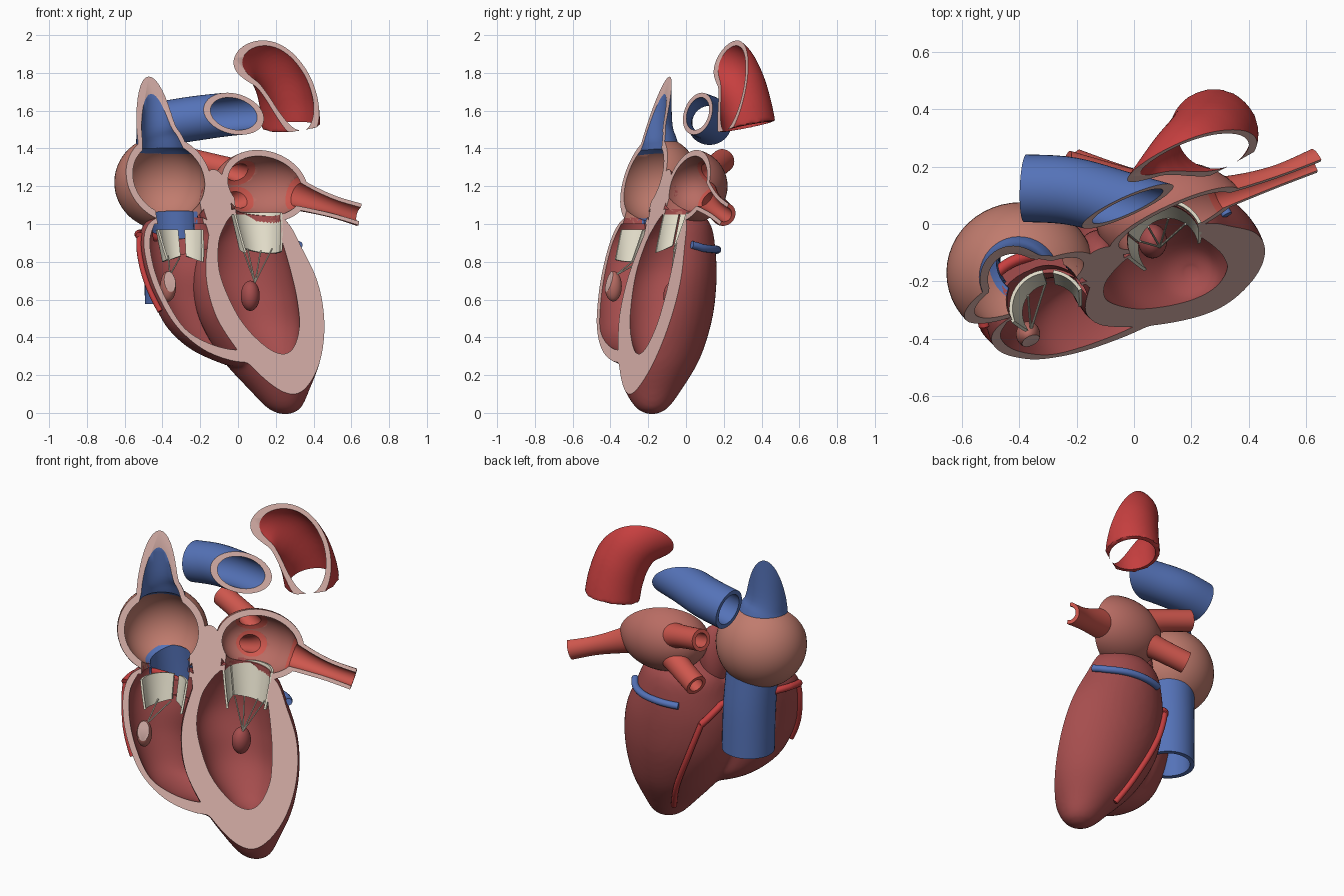
import bpy, bmesh
from math import cos, sin, pi, radians
from mathutils import Vector, Matrix
from mathutils.bvhtree import BVHTree

if "Cube" in bpy.data.objects:
    bpy.data.objects.remove(bpy.data.objects["Cube"])

# section plane: y = -0.473 + 0.484 x + 0.345 z, everything in front of it is removed
N = Vector((0.484, -1, 0.345)).normalized()
P0 = Vector((0, -0.473, 0))
helpers = []


def mat(name, r, g, b):
    m = bpy.data.materials.new(name)
    m.diffuse_color = (r, g, b, 1)
    m.use_nodes = True
    m.node_tree.nodes["Principled BSDF"].inputs["Base Color"].default_value = m.diffuse_color
    return m


MUSCLE = mat("muscle", .38, .075, .075)
RIGHT = mat("right_atrium_wall", .53, .20, .155)
LEFT = mat("left_atrium_wall", .48, .15, .125)
BLUE = mat("venous_blue", .09, .17, .48)
RED = mat("arterial_red", .57, .05, .05)
VEIN = mat("oxygenated_vein", .62, .095, .075)
CUT = mat("cut_surface", .74, .47, .43)
VALVE = mat("valve", .78, .74, .6)


def to_object(name, bm, helper=False):
    bmesh.ops.recalc_face_normals(bm, faces=bm.faces)
    me = bpy.data.meshes.new(name)
    bm.to_mesh(me)
    bm.free()
    ob = bpy.data.objects.new(name, me)
    bpy.context.collection.objects.link(ob)
    if helper:
        ob.hide_render = True
        helpers.append(ob)
    return ob


def spline(pts, n=6):
    """Catmull-Rom through tuples of any length."""
    out = []
    for i in range(len(pts) - 1):
        a, b, c, d = (pts[max(i - 1, 0)], pts[i], pts[i + 1], pts[min(i + 2, len(pts) - 1)])
        for k in range(n):
            t = k / n
            out.append([.5 * (2 * q + (r - p) * t + (2 * p - 5 * q + 4 * r - s) * t * t
                              + (3 * q - p - 3 * r + s) * t ** 3) for p, q, r, s in zip(a, b, c, d)])
    return out + [list(pts[-1])]


def sweep(name, pts, flat=False, helper=False, seg=40, grow=0.0, smooth=6):
    """Rings (x, y, z, rx, ry) along a path; flat keeps the rings level."""
    pts = [p if len(p) == 5 else (*p, p[3]) for p in pts]
    rows = spline(pts, smooth)
    bm, rings, u = bmesh.new(), [], None
    for i, r in enumerate(rows):
        c = Vector(r[:3])
        t = (Vector(rows[min(i + 1, len(rows) - 1)][:3]) - Vector(rows[max(i - 1, 0)][:3])).normalized()
        if flat:
            u, v = Vector((1, 0, 0)), Vector((0, 1, 0))
        else:
            u = t.orthogonal() if u is None else u - t * u.dot(t)
            u.normalize()
            v = t.cross(u)
        rx, ry = max(r[3] + grow, .002), max(r[4] + grow, .002)
        rings.append([bm.verts.new(c + u * rx * cos(2 * pi * j / seg) + v * ry * sin(2 * pi * j / seg))
                      for j in range(seg)])
    for a, b in zip(rings, rings[1:]):
        for j in range(seg):
            k = (j + 1) % seg
            bm.faces.new((a[j], a[k], b[k], b[j]))
    bm.faces.new(rings[0])
    bm.faces.new(rings[-1])
    return to_object(name, bm, helper)


def ball(name, c, r, helper=False):
    bm = bmesh.new()
    bmesh.ops.create_uvsphere(bm, u_segments=48, v_segments=28, radius=1,
                              matrix=Matrix.Translation(c) @ Matrix.Diagonal((*r, 1)))
    return to_object(name, bm, helper)


def apply(ob, kind, **props):
    m = ob.modifiers.new("m", kind)
    for k, v in props.items():
        setattr(m, k, v)
    bpy.context.view_layer.objects.active = ob
    bpy.ops.object.modifier_apply(modifier=m.name)


def boolean(ob, other, op='DIFFERENCE'):
    apply(ob, 'BOOLEAN', object=other, operation=op, solver='EXACT')


def finish(ob, material, cavities=(), cut=True):
    """Hollow the part, slice it on the section plane, colour and smooth it."""
    for c in cavities:
        boolean(ob, c)
    if cut:
        boolean(ob, knife)
    me = ob.data
    me.materials.clear()
    me.materials.append(material)
    me.materials.append(VALVE if material == VALVE else CUT)
    for f in me.polygons:
        on_plane = abs((f.center - P0).dot(N)) < 5e-4 and f.normal.dot(N) > .98
        f.material_index = 1 if cut and on_plane else 0
    bpy.ops.object.select_all(action='DESELECT')
    ob.select_set(True)
    bpy.context.view_layer.objects.active = ob
    bpy.ops.object.shade_smooth_by_angle(angle=radians(35))


# section knife
bm = bmesh.new()
bmesh.ops.create_cube(bm, size=6, matrix=Matrix.Translation(P0 + N * 3) @ N.to_track_quat('Z', 'Y').to_matrix().to_4x4())
knife = to_object("knife", bm, True)

# ventricle profiles
LV = [(.25, -.18, -.01, .01, .01), (.245, -.18, .022, .085, .08), (.22, -.175, .12, .158, .15),
      (.175, -.16, .29, .265, .235), (.13, -.15, .5, .338, .29), (.10, -.13, .7, .342, .292),
      (.07, -.10, .88, .285, .255), (.06, -.08, 1.0, .23, .21), (.07, -.06, 1.08, .12, .12)]
RV = [(.0, -.28, .25, .06, .06), (-.07, -.31, .33, .17, .17), (-.15, -.34, .45, .225, .2),
      (-.23, -.35, .6, .222, .205), (-.28, -.35, .75, .218, .2), (-.30, -.32, .9, .22, .2),
      (-.31, -.27, 1.0, .19, .18), (-.31, -.25, 1.05, .1, .1)]
RV_IN = [(-.03, -.29, .315, .07, .07), (-.08, -.31, .37, .18, .17)] + RV[2:-1]
LV_IN = [(.2, -.17, .27, .02, .02), (.19, -.17, .31, .1, .09), (.14, -.15, .45, .185, .17),
         (.10, -.14, .6, .215, .2), (.06, -.12, .75, .225, .2), (.05, -.1, .9, .195, .18),
         (.06, -.08, 1.0, .15, .15), (.07, -.06, 1.05, .12, .12)]

# vessel paths
SVC = [(-.395, -.18, 1.34, .165), (-.405, -.185, 1.43, .14), (-.42, -.192, 1.55, .118), (-.42, -.192, 1.9, .118)]
IVC = [(-.36, -.135, 1.06, .148), (-.35, -.12, .85, .148), (-.345, -.115, .58, .148)]
IVC_IN = [(-.365, -.14, 1.14, .122), (-.35, -.12, .85, .122), (-.344, -.112, .52, .122)]
PVS = {"left_pulmonary_vein": [(.26, .06, 1.18, .1), (.40, .105, 1.13, .075), (.52, .15, 1.09, .062), (.645, .205, 1.05, .062)],
       "upper_right_pulmonary_vein": [(.08, .08, 1.24, .09), (-.06, .14, 1.29, .066), (-.24, .195, 1.335, .063)],
       "lower_right_pulmonary_vein": [(.08, .08, 1.17, .09), (-.05, .14, 1.11, .066), (-.21, .2, 1.05, .063)]}
PA = [(-.38, .125, 1.535, .118), (-.22, .115, 1.56, .118), (-.03, .065, 1.583, .115), (.2, .0, 1.6, .115)]
AORTA = [(.28, .32, 1.515, .156), (.272, .298, 1.62, .156), (.245, .262, 1.74, .155),
         (.195, .205, 1.84, .154), (.125, .11, 1.88, .152), (.05, .0, 1.88, .15)]


def lumen(name, pts, wall=.026):
    """Inner bore, pushed out past both ends of the vessel."""
    a, b, c, d = (Vector(pts[i][:3]) for i in (0, 1, -2, -1))
    start = (*(a + (a - b).normalized() * .05), pts[0][3])
    end = (*(d + (d - c).normalized() * .05), pts[-1][3])
    return sweep(name, [start, *pts, end], helper=True, grow=-wall)


# cavities
lv_in = sweep("lv_in", LV_IN, True, True)
rv_in = sweep("rv_in", RV_IN, True, True, grow=-.036)
rv_lining = sweep("rv_lining", RV_IN, True, True, grow=-.024)
boolean(rv_in, sweep("septum_keep", LV, True, True))
ra_in = ball("ra_in", (-.395, -.17, 1.22), (.222, .21, .212), True)
la_in = ball("la_in", (.135, .02, 1.2), (.235, .167, .163), True)
mitral_hole = sweep("mitral_hole", [(.105, -.05, 1.14, .13), (.11, -.075, .92, .125)], helper=True)
tricuspid_hole = sweep("tricuspid_hole", [(-.32, -.25, 1.12, .135), (-.29, -.29, .86, .135)], helper=True)
svc_in, ivc_in = lumen("svc_in", SVC, .028), sweep("ivc_in", IVC_IN, helper=True)
svc_out, ivc_out = sweep("svc_out", SVC, helper=True), sweep("ivc_out", IVC, helper=True)
ivc_mouth = sweep("ivc_mouth", [(-.366, -.14, 1.14, .13), (-.354, -.125, .92, .13)], helper=True)
pv_in = [lumen("pv_in", p, .022) for p in PVS.values()]
pv_out = [sweep("pv_out", p, helper=True) for p in PVS.values()]
right_side = [ra_in, rv_in, tricuspid_hole]
left_side = [la_in, lv_in, mitral_hole]

# ventricles
ventricles = sweep("ventricles", LV, True)
boolean(ventricles, sweep("rv_outer", RV, True, True), 'UNION')
apply(ventricles, 'REMESH', mode='VOXEL', voxel_size=.016)
apply(ventricles, 'SMOOTH', factor=.5, iterations=8)
surface = BVHTree.FromPolygons([v.co.copy() for v in ventricles.data.vertices],
                               [p.vertices[:] for p in ventricles.data.polygons])
finish(ventricles, MUSCLE, right_side + [ivc_mouth] + left_side)

# atria and the wall between them
finish(ball("right_atrium", (-.395, -.17, 1.22), (.26, .246, .25)), RIGHT, right_side + [svc_out, ivc_out])
finish(ball("left_atrium", (.135, .02, 1.2), (.27, .2, .197)), LEFT, left_side + pv_out)
finish(ball("atrial_septum", (-.12, -.12, 1.09), (.085, .1, .21)), MUSCLE, right_side + left_side + pv_in)

# great vessels
finish(sweep("superior_vena_cava", SVC), BLUE, [svc_in, ra_in])
finish(sweep("inferior_vena_cava", IVC), BLUE, [ivc_in, ra_in, rv_lining, tricuspid_hole])
finish(sweep("pulmonary_artery", PA), BLUE, [lumen("pa_in", PA)])
# the tight arch may fold on its inner bend, so both skins are remeshed first
aorta, aorta_in = sweep("aorta", AORTA), lumen("aorta_in", AORTA)
for ob in (aorta, aorta_in):
    apply(ob, 'REMESH', mode='VOXEL', voxel_size=.012)
    apply(ob, 'SMOOTH', factor=.5, iterations=3)
finish(aorta, RED, [aorta_in])
for (name, path), bore in zip(PVS.items(), pv_in):
    finish(sweep(name, path), VEIN, [bore, la_in])


# valve leaflets
def leaflet(name, top, bottom, a0, a1, dip):
    bm, rows = bmesh.new(), []
    for i in range(7):
        t, row = i / 6, []
        for j in range(25):
            s = j / 24
            a = radians(a0 + (a1 - a0) * s)
            x, y, z, r = [p + (q - p) * t for p, q in zip(top, bottom)]
            row.append(bm.verts.new((x + r * cos(a), y + r * sin(a), z - dip * t * sin(pi * s))))
        rows.append(row)
    for a, b in zip(rows, rows[1:]):
        for j in range(24):
            bm.faces.new((a[j], a[j + 1], b[j + 1], b[j]))
    ob = to_object(name, bm)
    apply(ob, 'SOLIDIFY', thickness=.012, offset=0)
    finish(ob, VALVE)


for i, (a0, a1) in enumerate([(-50, 168), (172, 308)]):
    leaflet(f"mitral_leaflet_{i + 1}", (.105, -.055, 1.06, .138), (.12, -.085, .885, .11), a0, a1, .04)
for i, (a0, a1) in enumerate([(-60, 82), (98, 250)]):
    leaflet(f"tricuspid_leaflet_{i + 1}", (-.30, -.295, .97, .13), (-.29, -.31, .83, .105), a0, a1, .03)

# papillary muscles and chords
finish(ball("left_papillary_muscle", (.065, -.06, .62), (.05, .06, .08)), MUSCLE)
finish(ball("right_papillary_muscle", (-.37, -.385, .67), (.042, .045, .08)), LEFT)
for side, root, tips in [("left", (.09, -.08, .69), [(.02, -.06, .88), (.05, -.01, .87), (.12, .02, .86), (.18, .0, .87)]),
                         ("right", (-.36, -.37, .73), [(-.37, -.25, .83), (-.31, -.21, .82)])]:
    for i, tip in enumerate(tips):
        finish(sweep(f"{side}_chord_{i + 1}", [(*root, .004), (*tip, .004)], seg=8), VALVE, cut=False)


# coronary vessels laid on the ventricle surface
def surface_vessel(name, pts, r, material):
    path = []
    for p in spline(pts, 4):
        co, no = surface.find_nearest(Vector(p))[:2]
        path.append((*(co + no * r * .6), r))
    finish(sweep(name, path, seg=14, smooth=2), material)


surface_vessel("right_coronary_artery", [(-.53, -.36, .94), (-.55, -.26, .95), (-.5, -.16, .94), (-.38, -.08, .9),
                                         (-.24, .0, .84), (-.15, .07, .75)], .02, RED)
surface_vessel("posterior_descending_artery", [(-.15, .07, .75), (-.08, .09, .55), (.02, .06, .32), (.11, -.04, .14)], .017, RED)
surface_vessel("marginal_artery", [(-.53, -.35, .93), (-.52, -.38, .8), (-.47, -.42, .65), (-.41, -.44, .54)], .015, RED)
surface_vessel("coronary_sinus", [(.37, .06, .91), (.3, .14, .885), (.17, .18, .87), (-.06, .17, .86)], .02, BLUE)

for ob in helpers:
    bpy.data.objects.remove(ob)
